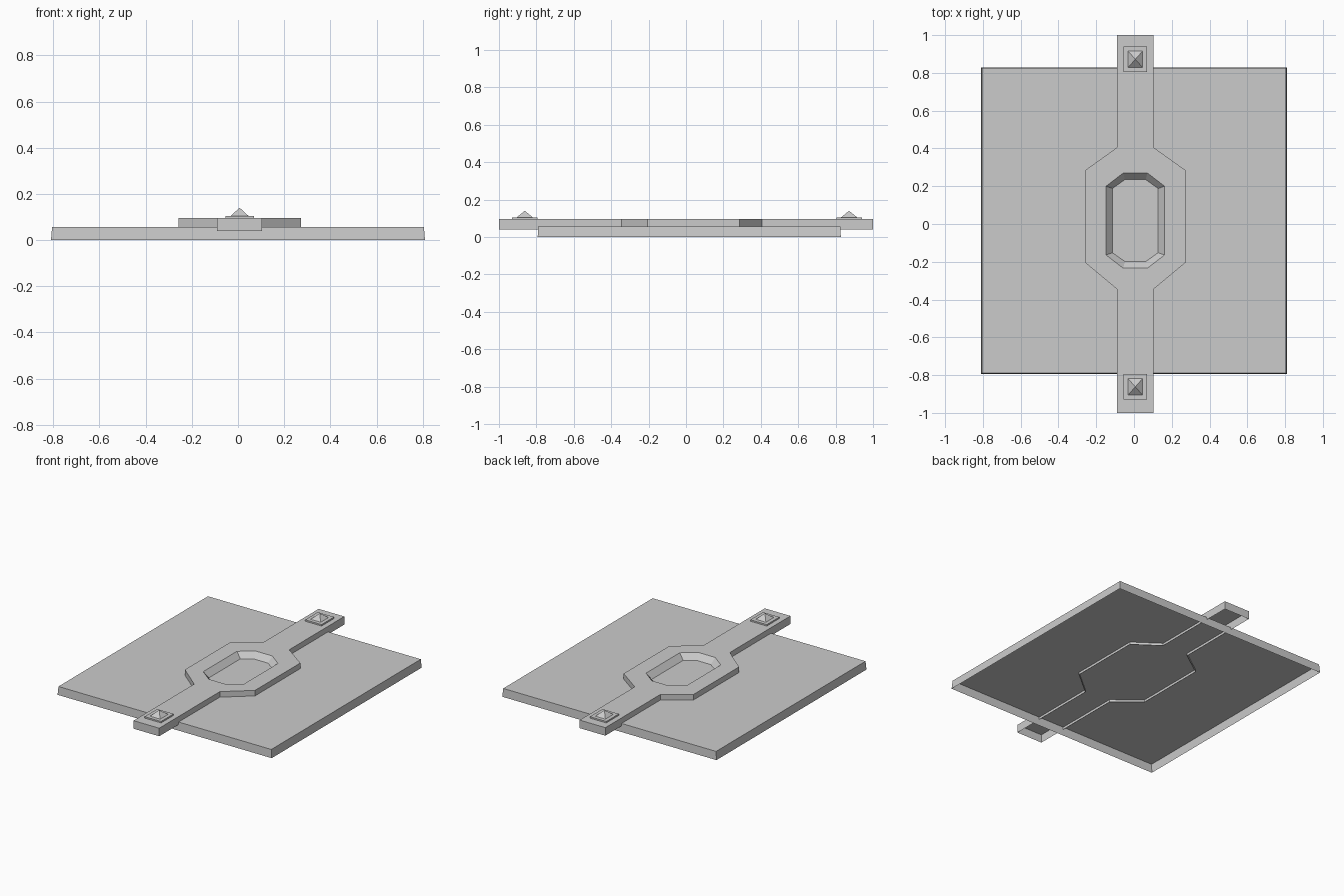
import bpy
import bmesh

cube = bpy.data.objects.get("Cube")
if cube:
    bpy.data.objects.remove(cube, do_unlink=True)

GREY = (0.6, 0.6, 0.6, 1)
mat = bpy.data.materials.new("plain grey")
mat.use_nodes = True
mat.diffuse_color = GREY
mat.node_tree.nodes["Principled BSDF"].inputs["Base Color"].default_value = GREY

PLATE_TOP, STRAP_LOW, STRAP_TOP, PAD_TOP, TIP = 0.057, 0.04, 0.095, 0.105, 0.14
MID_X = 0.007  # strap axis


def ring(bm, points, z):
    return [bm.verts.new((x, y, z)) for x, y in points]


def walls(bm, low, high):
    """Join two counter-clockwise rings with outward-facing quads."""
    for i in range(len(low)):
        j = (i + 1) % len(low)
        bm.faces.new((low[i], low[j], high[j], high[i]))


def rect(x0, x1, y0, y1):
    return [(x0, y0), (x1, y0), (x1, y1), (x0, y1)]


def octagon(hw, hy, flat_x, flat_y, cy):
    """Counter-clockwise elongated octagon around the strap axis."""
    quarter = [(hw, flat_y), (flat_x, hy)]
    pts = quarter + [(-x, y) for x, y in reversed(quarter)]
    pts += [(-x, -y) for x, y in pts]
    return [(MID_X + x, cy + y) for x, y in pts]


def finish(bm, name):
    mesh = bpy.data.meshes.new(name)
    bm.to_mesh(mesh)
    bm.free()
    mesh.materials.append(mat)
    obj = bpy.data.objects.new(name, mesh)
    bpy.context.collection.objects.link(obj)
    return obj


# Base plate: tray open underneath
bm = bmesh.new()
low = ring(bm, rect(-0.81, 0.81, -0.793, 0.828), 0)
top = ring(bm, rect(-0.805, 0.805, -0.79, 0.825), PLATE_TOP)
walls(bm, low, top)
bm.faces.new(top)
finish(bm, "base_plate")

# Strap: hollow strip that widens around the central opening
right = [(0.097, -1), (0.097, -0.345), (0.265, -0.205),
         (0.265, 0.285), (0.097, 0.405), (0.097, 1)]
outline = [(MID_X + x, y) for x, y in right]
outline += [(MID_X - x, y) for x, y in reversed(right)]
bm = bmesh.new()
low = ring(bm, outline, STRAP_LOW)
top = ring(bm, outline, STRAP_TOP)
walls(bm, low, top)

# Sloping sides of the opening, facing inward
rim = ring(bm, octagon(0.155, 0.252, 0.064, 0.182, 0.018), STRAP_TOP)
floor = ring(bm, octagon(0.121, 0.217, 0.055, 0.17, 0.018), PLATE_TOP)
walls(bm, floor[::-1], rim[::-1])

# Top face of the strap around the opening
edges = [bm.edges.get((r[i - 1], r[i])) for r in (top, rim) for i in range(len(r))]
made = bmesh.ops.triangle_fill(bm, edges=edges, use_beauty=True)["geom"]
for face in made:
    if isinstance(face, bmesh.types.BMFace):
        face.normal_update()
        if face.normal.z < 0:
            face.normal_flip()
finish(bm, "strap")

# Studs at both ends: a thin square pad and a low pyramid
for name, cy in (("front", -0.862), ("back", 0.872)):
    bm = bmesh.new()
    pad = rect(MID_X - 0.062, MID_X + 0.062, cy - 0.068, cy + 0.068)
    low = ring(bm, pad, STRAP_TOP)
    top = ring(bm, pad, PAD_TOP)
    walls(bm, low, top)
    bm.faces.new(top)
    finish(bm, name + "_stud_pad")

    bm = bmesh.new()
    base = ring(bm, rect(MID_X - 0.038, MID_X + 0.038, cy - 0.043, cy + 0.043), PAD_TOP)
    tip = bm.verts.new((MID_X, cy, TIP))
    for i in range(4):
        bm.faces.new((base[i - 1], base[i], tip))
    finish(bm, name + "_stud_pyramid")
